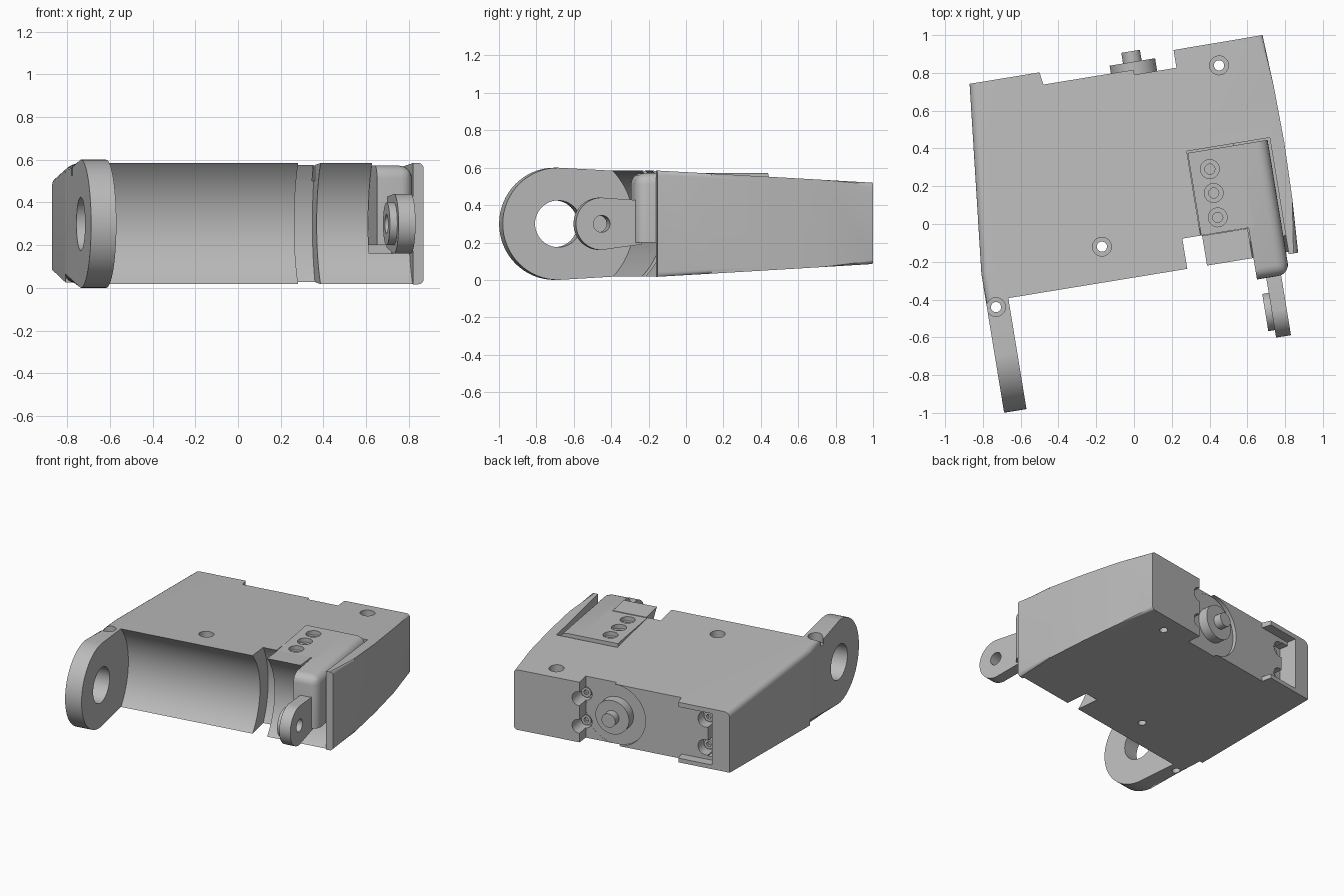
import bpy, bmesh, math
from mathutils import Matrix, Vector

if "Cube" in bpy.data.objects:
    bpy.data.objects.remove(bpy.data.objects["Cube"])

YAW = Matrix.Rotation(math.radians(9.3), 4, 'Z')   # whole assembly sits slightly turned
AXIS_V, AXIS_Z = -0.575, 0.30                      # common hinge axis

grey = bpy.data.materials.new("metal_grey")
grey.diffuse_color = (0.5, 0.5, 0.5, 1)
grey.use_nodes = True
grey.node_tree.nodes["Principled BSDF"].inputs["Base Color"].default_value = grey.diffuse_color


def ztop(v): return 0.52 + 0.0555 * (0.877 - v)
def zbot(v): return 0.085 - 0.0585 * (0.877 - v)


def make(name, bm):
    bmesh.ops.recalc_face_normals(bm, faces=bm.faces)
    me = bpy.data.meshes.new(name)
    bm.to_mesh(me)
    bm.free()
    ob = bpy.data.objects.new(name, me)
    bpy.context.collection.objects.link(ob)
    return ob


def loft(name, low, high, bevels=()):
    """Solid between two matching loops; bevels = [(edge test, radius)]."""
    bm = bmesh.new()
    a = [bm.verts.new(p) for p in low]
    b = [bm.verts.new(p) for p in high]
    n = len(a)
    bm.faces.new(a)
    bm.faces.new(b)
    for i in range(n):
        bm.faces.new((a[i], a[(i + 1) % n], b[(i + 1) % n], b[i]))
    for test, r in bevels:
        es = [e for e in bm.edges if test(e.verts[0].co, e.verts[1].co)]
        bmesh.ops.bevel(bm, geom=es, offset=r, segments=5, profile=0.5, affect='EDGES')
    return make(name, bm)


def box(name, u, v, z, bevels=()):
    q = [(u[0], v[0]), (u[1], v[0]), (u[1], v[1]), (u[0], v[1])]
    return loft(name, [(*p, z[0]) for p in q], [(*p, z[1]) for p in q], bevels)


def cyl(name, axis, centre, r, a, b, n=40):
    """Cylinder along 'u', 'v' or 'z', from a to b; centre holds the other two coordinates."""
    def ring(t):
        out = []
        for i in range(n):
            w = 2 * math.pi * i / n
            p, q = centre[0] + r * math.cos(w), centre[1] + r * math.sin(w)
            out.append({'u': (t, p, q), 'v': (p, t, q), 'z': (p, q, t)}[axis])
        return out
    return loft(name, ring(a), ring(b))


def cut(ob, *cutters):
    for c in cutters:
        m = ob.modifiers.new("cut", 'BOOLEAN')
        m.operation, m.solver, m.object = 'DIFFERENCE', 'EXACT', c
        bpy.context.view_layer.update()
        me = bpy.data.meshes.new_from_object(
            ob.evaluated_get(bpy.context.evaluated_depsgraph_get()))
        ob.modifiers.clear()
        ob.data = me
    for c in cutters:
        bpy.data.objects.remove(c)


def counterbore(u, v, top, depth=0.06, bottom=-0.1):
    return [cyl("c", 'z', (u, v), 0.05, top - depth, 0.8, 28),
            cyl("c", 'z', (u, v), 0.027, bottom, 0.8, 24)]


# ---- housing: tapered block
outline = [(-0.739, 0.873), (-0.364, 0.873), (-0.354, 0.806), (0.345, 0.806), (0.356, 0.875),
           (0.833, 0.877), (0.848, 0.6), (0.855, 0.3), (0.849, 0.0), (0.833, -0.29),
           (-0.72, -0.29), (-0.72, -0.13), (-0.84, -0.13)]


def long_edge(side):
    def test(p, q):
        on = all(c.x > 0.82 for c in (p, q)) if side > 0 else all(c.x < -0.73 for c in (p, q))
        return on and abs(p.y - q.y) > 0.1
    return test


housing = loft("housing", [(u, v, zbot(v)) for u, v in outline],
               [(u, v, ztop(v)) for u, v in outline],
               [(long_edge(1), 0.025), (long_edge(-1), 0.04)])

# concave front, groove, hinge pocket
cut(housing,
    cyl("c", 'u', (AXIS_V, AXIS_Z), 0.41, -0.7199, 0.783, 96),
    cyl("c", 'u', (AXIS_V, AXIS_Z), 0.534, 0.24, 0.346, 96),
    box("c", (0.338, 0.60), (-0.12, 0.335), (0.50, 0.8)),
    box("c", (0.59, 0.783), (-0.6, 0.335), (0.16, 0.8)))
# rear motor recess, side pocket with lips, screw seats
cut(housing,
    cyl("c", 'v', (0.13, AXIS_Z), 0.222, 0.779, 1.0, 64),
    box("c", (0.13, 0.3555), (0.78, 1.0), (-0.1, 0.8)),
    box("c", (-0.61, -0.3), (0.806, 1.0), (0.115, 0.487)),
    box("c", (-0.61, -0.55), (0.74, 1.0), (0.14, 0.46)))
for z in (0.20, 0.40):
    cut(housing, cyl("c", 'v', (-0.53, z), 0.055, 0.72, 1.0, 28),
        cyl("c", 'v', (0.36, z), 0.05, 0.73, 1.0, 28))
# mounting holes
cut(housing, *counterbore(-0.187, -0.091, ztop(-0.09)), *counterbore(0.58, 0.756, ztop(0.756)))

# ---- seat screws
for i, (u, v) in enumerate([(-0.53, 0.72), (0.36, 0.73)]):
    for j, z in enumerate((0.20, 0.40)):
        s = cyl(f"seat_screw_{i}{j}", 'v', (u, z), 0.036, v - 0.02, v + 0.035, 24)
        cut(s, cyl("c", 'v', (u, z), 0.018, v + 0.01, 1.0, 6))

# ---- motor boss and shaft
cyl("motor_boss", 'v', (0.13, AXIS_Z), 0.122, 0.77, 0.848, 48)
cyl("motor_shaft", 'v', (0.13, AXIS_Z), 0.05, 0.84, 0.905, 32)

# ---- big hinge arm with round eye
arc = [(AXIS_V + 0.3 * math.cos(t), 0.30 + 0.3 * math.sin(t))
       for t in (math.pi / 2 + math.pi * i / 32 for i in range(33))]
prof = [(-0.13, ztop(-0.13))] + arc + [(-0.13, zbot(-0.13))]
arm = loft("hinge_arm", [(-0.84, v, z) for v, z in prof], [(-0.72, v, z) for v, z in prof],
           [(lambda p, q: p.x < -0.83 and q.x < -0.83 and not (p.y > -0.14 and q.y > -0.14), 0.04)])
cut(arm, cyl("c", 'u', (AXIS_V, AXIS_Z), 0.125, -1, -0.5, 48),
    *counterbore(-0.792, -0.316, ztop(-0.316)))

# ---- bracket: top plate with three screw seats
plate = box("bracket_plate", (0.341, 0.62), (-0.118, 0.325), (0.50, 0.572))
for v in (0.222, 0.094, -0.037):
    cut(plate, *counterbore(0.443, v, 0.572, 0.03, 0.52))


# ---- bracket: rounded arm
def bracket_edge(p, q):
    top = p.z > 0.57 and q.z > 0.57
    right = p.x > 0.76 and q.x > 0.76
    front = p.y < -0.39 and q.y < -0.39
    return (top and (right or front)) or (right and front)


box("bracket_arm", (0.595, 0.77), (-0.395, 0.325), (0.20, 0.572), [(bracket_edge, 0.06)])

# ---- small lug and its boss
arc = [(AXIS_V + 0.14 * math.cos(t), 0.30 + 0.14 * math.sin(t))
       for t in (math.pi / 2 + math.pi * i / 28 for i in range(29))]
prof = [(-0.36, 0.425)] + arc + [(-0.36, 0.19)]
lug = loft("small_lug", [(0.645, v, z) for v, z in prof], [(0.725, v, z) for v, z in prof])
boss = cyl("lug_boss", 'u', (AXIS_V, AXIS_Z), 0.10, 0.61, 0.645, 40)
for ob in (lug, boss):
    cut(ob, cyl("c", 'u', (AXIS_V, AXIS_Z), 0.045, 0.5, 0.9, 32))

# ---- turn into place, colour and shade
for ob in list(bpy.context.scene.objects):
    ob.data.transform(YAW)
    ob.data.materials.clear()
    ob.data.materials.append(grey)
    bpy.ops.object.select_all(action='DESELECT')
    ob.select_set(True)
    bpy.context.view_layer.objects.active = ob
    bpy.ops.object.shade_smooth_by_angle(angle=math.radians(25))
